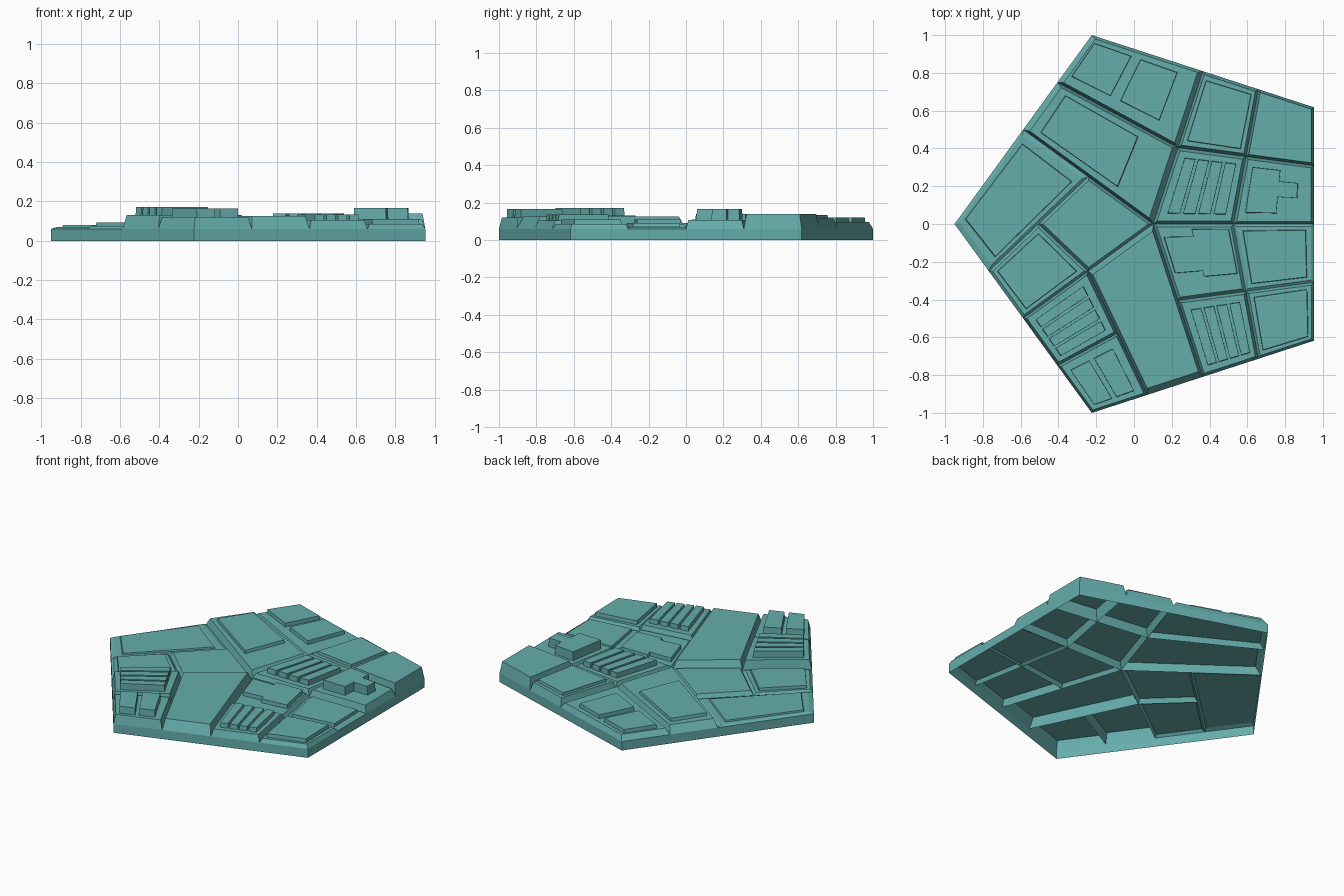
import bpy, math
from mathutils import Vector

if "Cube" in bpy.data.objects:
    bpy.data.objects.remove(bpy.data.objects["Cube"])

RIM = 0.06
R = 1.0515                                  # circumradius of the pentagon
HUB = Vector((R - 0.95, 0))
teal = bpy.data.materials.new("teal")
teal.diffuse_color = (0.13, 0.42, 0.41, 1)
teal.use_nodes = True
teal.node_tree.nodes["Principled BSDF"].inputs["Base Color"].default_value = teal.diffuse_color


def polar(radius, degrees):
    a = math.radians(degrees)
    return HUB + radius * Vector((math.cos(a), math.sin(a)))


def centroid(p):
    area, c = 0, Vector((0, 0))
    for a, b in zip(p, p[1:] + p[:1]):
        k = a.cross(b)
        area += k
        c += (a + b) * k
    return c / (3 * area)


def shell(name, low, z0, z1, taper=1.0, cap=True):
    """Open-bottomed tapered prism over a polygon."""
    if sum(a.cross(b) for a, b in zip(low, low[1:] + low[:1])) < 0:
        low = low[::-1]
    c, n = centroid(low), len(low)
    verts = [(*q, z0) for q in low] + [(*(c + (q - c) * taper), z1) for q in low]
    faces = [(i, (i + 1) % n, n + (i + 1) % n, n + i) for i in range(n)]
    if cap:
        faces.append(tuple(range(n, 2 * n)))
    me = bpy.data.meshes.new(name)
    me.from_pydata(verts, [], faces)
    me.materials.append(teal)
    bpy.context.collection.objects.link(bpy.data.objects.new(name, me))


def at(quad, s, t):
    a, b, c, d = quad
    return a.lerp(b, s).lerp(d.lerp(c, s), t)


def box(quad, s0, s1, t0, t1):
    return [at(quad, s0, t0), at(quad, s1, t0), at(quad, s1, t1), at(quad, s0, t1)]


def kite(k):
    """One fifth of the pentagon: hub, side middle, corner, side middle."""
    mid = R * math.cos(math.radians(36))
    return [HUB, polar(mid, 72 * k), polar(R, 72 * k + 36), polar(mid, 72 * k + 72)]


def ribs(quad, n, along_s, lo=.14, hi=.88, gap=.2):
    """n parallel bars inside a panel."""
    out = []
    for i in range(n):
        u, v = (lo + (hi - lo) * (i + f) / (n - gap) for f in (0, 1 - gap))
        out.append(box(quad, lo, .88, u, v) if along_s else box(quad, u, v, lo, .88))
    return out


def stepped(quad, swap, cuts, first, second):
    """Two joined rectangles of different width, as one outline."""
    a, m, b = cuts
    pts = [(a, first[0]), (m, first[0]), (m, second[0]), (b, second[0]),
           (b, second[1]), (m, second[1]), (m, first[1]), (a, first[1])]
    return [[at(quad, y, x) if swap else at(quad, x, y) for x, y in pts]]


# Parts of a kite: quarters and the two halves
PART = {"hub": (0, .5, 0, .5), "a": (.5, 1, 0, .5), "b": (0, .5, .5, 1),
        "tip": (.5, 1, .5, 1), "inner": (0, .5, 0, 1), "outer": (.5, 1, 0, 1)}

flat = lambda q: []
inset = lambda q: [box(q, .1, .9, .1, .9)]

# Panels: name, kite, part, height, plate height, plate layout
panels = [
    ("ribbed_right", 0, "hub", .105, .14, lambda q: ribs(q, 4, False)),
    ("block", 0, "a", .108, .167,
     lambda q: stepped(q, False, (.12, .52, .78), (.17, .86), (.43, .68))),
    ("top_mid", 0, "b", .115, .133, inset),
    ("top_corner", 0, "tip", .138, 0, flat),
    ("upper_mid", 1, "inner", .11, .13, lambda q: [box(q, .13, .87, .3, .9)]),
    ("upper", 1, "outer", .095, .12, lambda q: ribs(q, 2, True, .2, .94)),
    ("centre", 2, "hub", .09, 0, flat),
    ("lower_left", 2, "b", .075, .093, inset),
    ("left", 2, "outer", .07, .08, inset),
    ("lower_large", 3, "inner", .125, 0, flat),
    ("ribbed_left", 3, "a", .13, .172, lambda q: ribs(q, 4, True)),
    ("bottom_corner", 3, "tip", .12, .165, lambda q: ribs(q, 2, False, .17)),
    ("stepped", 4, "hub", .085, .11,
     lambda q: stepped(q, True, (.08, .46, .93), (.17, .65), (.07, .73))),
    ("ribbed_bottom", 4, "a", .105, .135, lambda q: ribs(q, 4, True)),
    ("right_lower", 4, "b", .07, .09, inset),
    ("right_corner", 4, "tip", .085, .11, inset),
]

# Outer wall
shell("rim_wall", [polar(R, 36 + 72 * k) for k in range(5)], 0, RIM, cap=False)

# Bevelled panels with their raised plates
for name, k, part, top, plate_top, layout in panels:
    quad = box(kite(k), *PART[part])
    shell(name + "_panel", quad, RIM, top, 0.92)
    for i, plate in enumerate(layout(quad)):
        shell(f"{name}_plate_{i + 1}", plate, top, plate_top, 0.985)
